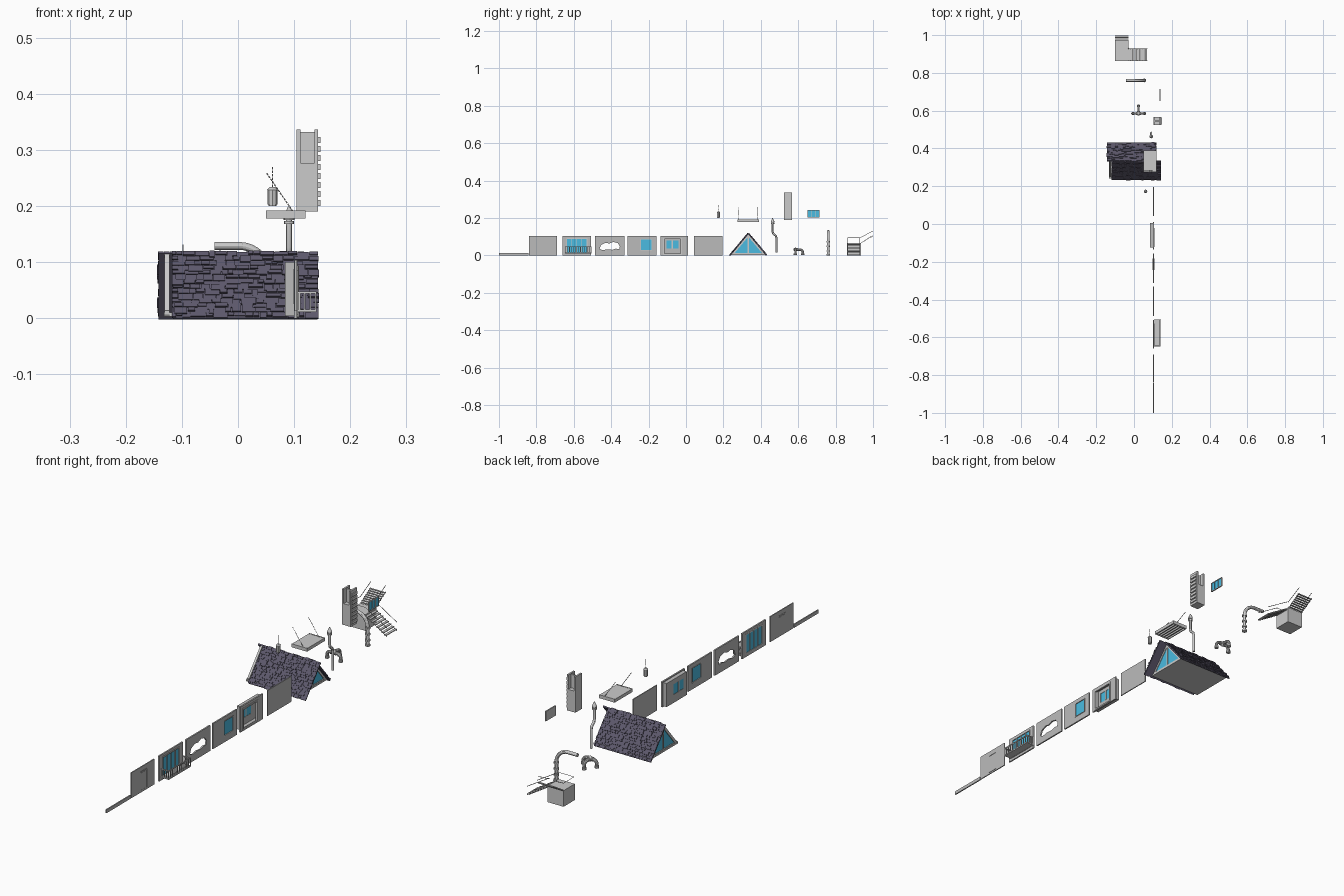
import bpy, bmesh, math, random
from mathutils import Vector, Matrix

if "Cube" in bpy.data.objects:
    bpy.data.objects.remove(bpy.data.objects["Cube"])

random.seed(4)

def material(name, rgb):
    m = bpy.data.materials.new(name)
    m.diffuse_color = (*rgb, 1)
    m.use_nodes = True
    m.node_tree.nodes["Principled BSDF"].inputs["Base Color"].default_value = m.diffuse_color
    return m

GLASS = material("glass", (0.07, 0.5, 0.75))
SLATE = material("slate", (0.11, 0.10, 0.15))
WALL = material("wall_grey", (0.5, 0.5, 0.5))

def finish(name, bm, mat=None, smooth=False):
    bmesh.ops.recalc_face_normals(bm, faces=bm.faces)
    me = bpy.data.meshes.new(name)
    bm.to_mesh(me)
    bm.free()
    ob = bpy.data.objects.new(name, me)
    bpy.context.collection.objects.link(ob)
    if mat:
        me.materials.append(mat)
    if smooth:
        bpy.ops.object.select_all(action='DESELECT')
        ob.select_set(True)
        bpy.context.view_layer.objects.active = ob
        bpy.ops.object.shade_smooth_by_angle()
    return ob

def box(bm, x0, x1, y0, y1, z0, z1, mat=Matrix()):
    m = Matrix.Translation(((x0+x1)/2, (y0+y1)/2, (z0+z1)/2)) @ Matrix.Diagonal((x1-x0, y1-y0, z1-z0, 1))
    bmesh.ops.create_cube(bm, size=1, matrix=mat @ m)

def boxes(name, items, mat=None):
    bm = bmesh.new()
    for b in items:
        box(bm, *b)
    return finish(name, bm, mat)

def rod(bm, a, b, r1, r2=None, n=12):
    a, b = Vector(a), Vector(b)
    m = Matrix.Translation((a+b)/2) @ (b-a).to_track_quat('Z', 'Y').to_matrix().to_4x4()
    bmesh.ops.create_cone(bm, cap_ends=True, segments=n, radius1=r1,
                          radius2=r1 if r2 is None else r2, depth=(b-a).length, matrix=m)

def sweep(bm, pts, r, normal, n=12):
    """Round tube along a path lying in the plane with the given normal."""
    pts, normal, rings = [Vector(p) for p in pts], Vector(normal), []
    for i, p in enumerate(pts):
        t = (pts[min(i+1, len(pts)-1)] - pts[max(i-1, 0)]).normalized()
        side = t.cross(normal)
        rings.append([bm.verts.new(p + r*(math.cos(a)*side + math.sin(a)*normal))
                      for a in (2*math.pi*k/n for k in range(n))])
    for u, v in zip(rings, rings[1:]):
        for k in range(n):
            bm.faces.new((u[k], u[(k+1) % n], v[(k+1) % n], v[k]))
    bm.faces.new(rings[0])
    bm.faces.new(rings[-1])

def prism(bm, pts, d):
    """Extrude a closed outline by vector d."""
    f = bm.faces.new([bm.verts.new(p) for p in pts])
    r = bmesh.ops.extrude_face_region(bm, geom=[f])
    bmesh.ops.translate(bm, vec=d, verts=[v for v in r['geom'] if isinstance(v, bmesh.types.BMVert)])
    if f.is_valid is False:
        return
    bm.faces.new([bm.verts.new(p) for p in pts])

X0, X1, H = 0.1, 0.106, 0.104

def ring(y0, y1, z0, z1, hy0, hy1, hz0, hz1, x0=X0, x1=X1):
    """Four boxes around a rectangular opening."""
    return [(x0, x1, y0, hy0, z0, z1), (x0, x1, hy1, y1, z0, z1),
            (x0, x1, hy0, hy1, z0, hz0), (x0, x1, hy0, hy1, hz1, z1)]

def frame(y0, y1, z0, z1, w, x0, x1):
    return ring(y0, y1, z0, z1, y0+w, y1-w, z0+w, z1-w, x0, x1)

# base strip, door wall and plain wall
boxes("base_strip", [(X0, X1-.001, -1, -.843, 0, .014)], WALL)
boxes("door_wall", [(.101, .105, -.84, -.69, 0, H)], WALL)
boxes("door", frame(-.785, -.738, .006, .086, .004, .1, .1065) + [(.1, .1058, -.781, -.742, .008, .08)], WALL)
boxes("plain_wall", [(.101, .105, .042, .195, 0, H)], WALL)

# balcony wall
boxes("balcony_wall", ring(-.66, -.507, 0, H, -.637, -.53, .012, .09), WALL)
boxes("balcony_doors", [(.102, .104, -.637, -.53, .012, .09)], GLASS)
boxes("balcony_door_frame", frame(-.64, -.527, .01, .094, .005, .0995, .108)
      + [(.1, .107, y-.0015, y+.0015, .012, .09) for y in (-.61, -.5835, -.557)])
rail = [(.106, .14, -.648, -.505, .011, .016), (.136, .14, -.648, -.505, .044, .048)]
rail += [(.106, .14, y, y+.004, .044, .048) for y in (-.648, -.509)]
rail += [(.137, .1395, -.648+i*.0117, -.6445+i*.0117, .014, .046) for i in range(13)]
rail += [(.108+i*.0095, .111+i*.0095, y, y+.003, .014, .046) for y in (-.648, -.508) for i in range(3)]
boxes("balcony", rail)

# broken wall: rectangle split round a jagged hole
hole = [(-.462, .035), (-.455, .056), (-.44, .063), (-.43, .067), (-.41, .064), (-.39, .072),
        (-.365, .066), (-.354, .05), (-.357, .034), (-.375, .036), (-.395, .03), (-.42, .033), (-.445, .028)]
bm = bmesh.new()
c = Vector((-.408, .049))
for (a, b) in zip(hole, hole[1:] + hole[:1]):
    quad = [a, b]
    for p in (b, a):
        d = Vector(p) - c
        k = min(.052/abs(d.x) * 1.5 if d.x else 99, (.055 if d.y > 0 else .049)/max(abs(d.y), 1e-6))
        quad.append(tuple(c + d*k))
    (u, v) = (Vector(quad[3]), Vector(quad[2]))
    pts = [quad[0], quad[3]]
    if abs(u.x - v.x) > 1e-4 and abs(u.y - v.y) > 1e-4:
        pts.append((c.x + math.copysign(.078, (u+v).x/2 - c.x), H if (u+v).y/2 > c.y else 0))
    pts += [quad[2], quad[1]]
    prism(bm, [(X0, y, z) for y, z in pts], (X1-X0, 0, 0))
finish("broken_wall", bm, WALL)

# window wall
boxes("window_wall", ring(-.312, -.157, 0, H, -.24, -.185, .028, .085), WALL)
boxes("window_pane", [(.102, .104, -.24, -.185, .028, .085)], GLASS)
boxes("window_frame", frame(-.243, -.182, .025, .088, .003, .099, .1075))

# entrance wall with recessed windows
boxes("entrance_wall", ring(-.135, .01, 0, H, -.115, -.03, .004, .088), WALL)
boxes("entrance_trim", frame(-.122, -.022, .002, .093, .006, .104, .1085))
inner = ring(-.125, .005, .004, .1, -.105, -.04, .038, .08, .084, .088)
boxes("entrance_recess", inner + [(.086, .102, y, y+.006, .004, .1) for y in (-.125, -.001)]
      + [(.086, .102, -.125, .005, z, z+.005) for z in (.004, .095)], WALL)
boxes("entrance_panes", [(.0855, .0868, -.105, -.04, .038, .08)], GLASS)
boxes("entrance_mullion", [(.084, .0885, -.077, -.07, .038, .08)])

# roof: two slopes of slate tiles, gable glazing, floor
YC, HALF, TOP, XL, XR = .333, .098, .117, -.142, .116
L, ang = math.hypot(HALF, TOP), math.atan2(TOP, HALF)
bm, deck = bmesh.new(), bmesh.new()
for s in (0, math.pi):
    m = Matrix.Translation((0, YC, TOP)) @ Matrix.Rotation(s, 4, 'Z') @ Matrix.Rotation(-ang, 4, 'X')
    box(deck, XL, XR, 0, L, -.003, .001, m)
    rows = 14
    for i in range(rows):
        v, x = i*L/rows, XL - random.uniform(0, .003)
        while x < XR:
            w = min(random.uniform(.009, .028), XR + .003 - x)
            h = random.choice((.7, .85, 1, 1.35)) * L/rows
            box(bm, x, x+w-.0012, v, min(v+h-.001, L+.002), 0, random.uniform(.002, .0055), m)
            x += w
finish("roof_tiles", bm, SLATE)
finish("roof_deck", deck, SLATE)
boxes("attic_floor", [(-.132, .107, YC-.092, YC+.092, .003, .01)])
for nm, x in (("front", .1), ("rear", -.128)):
    bm = bmesh.new()
    prism(bm, [(x, YC-.084, .01), (x, YC+.084, .01), (x, YC, .112)], (.003, 0, 0))
    finish("gable_glass_" + nm, bm, GLASS)
    bm = bmesh.new()
    a, b = x-.003, x+.006
    box(bm, a, b, YC-.09, YC+.09, .004, .014)
    box(bm, a, b, YC-.003, YC+.003, .01, .105)
    for s in (-1, 1):
        prism(bm, [(a, YC+s*.093, .005), (a, YC, .116), (a, YC, .1), (a, YC+s*.078, .007)], (b-a, 0, 0))
    finish("gable_frame_" + nm, bm)

# hanging lantern and canopy with chains
bm = bmesh.new()
for z0, z1, r0, r1 in ((.2, .203, .007, .007), (.203, .229, .0085, .0085), (.229, .234, .0095, .005)):
    rod(bm, (.0615, .173, z0), (.0615, .173, z1), r0, r1, 8)
def chain(bm, a, b, n):
    a, b = Vector(a), Vector(b)
    for i in range(n):
        rod(bm, a.lerp(b, i/n), a.lerp(b, (i+.75)/n), .0012, n=5)
chain(bm, (.0615, .173, .234), (.0615, .173, .271), 6)
finish("lantern", bm)
bm = bmesh.new()
box(bm, .05, .12, .275, .39, .185, .191)
for b in frame(.275, .39, 0, 1, .004, 0, 1)[:2]:
    box(bm, .05, .12, b[2], b[3], .178, .192)
for i in range(6):
    box(bm, .05+i*.0132, .054+i*.0132, .275, .39, .178, .187)
for y in (.281, .384):
    chain(bm, (.098, y, .19), (.05, y, .26), 14)
finish("canopy", bm)

# vent pipe
bm = bmesh.new()
sweep(bm, [(.091, .483, .016), (.091, .483, .095), (.091, .48, .105), (.091, .466, .117),
           (.091, .463, .127), (.091, .463, .175)], .0055, (1, 0, 0))
for z0, z1, r0, r1 in ((.168, .173, .009, .009), (.175, .182, .0095, .0095), (.182, .199, .0095, .002)):
    rod(bm, (.091, .463, z0), (.091, .463, z1), r0, r1)
finish("vent_pipe", bm, smooth=True)

# chimney shaft, recessed at the top on both faces
shaft = [(.104, .143, .525, .567, .19, .277), (.104, .111, .525, .567, .27, .336),
         (.136, .143, .525, .567, .27, .336), (.11, .137, .543, .549, .27, .332)]
shaft += [(.142, .147, .528, .564, .2+i*.016, .211+i*.016) for i in range(8)]
boxes("chimney_shaft", shaft)

# three-way pipe junction
bm = bmesh.new()
hub = Vector((.024, .585, .031))
for d, l in (((1, 0, 0), .032), ((-1, 0, 0), .03), ((0, 1, 0), .04)):
    d = Vector(d)
    path = [hub, hub + d*(l-.016)]
    path += [hub + d*(l-.016+.016*math.sin(t)) - Vector((0, 0, .016*(1-math.cos(t)))) for t in (.4, .8, 1.2, 1.57)]
    path.append(hub + d*l - Vector((0, 0, .027)))
    sweep(bm, path, .0065, d.cross((0, 0, 1)), 10)
    rod(bm, path[-1] - Vector((0, 0, .003)), path[-1] + Vector((0, 0, .005)), .009, n=10)
    rod(bm, hub + d*.009, hub + d*.013, .0085, n=10)
bmesh.ops.create_uvsphere(bm, u_segments=12, v_segments=8, radius=.0105, matrix=Matrix.Translation(hub))
finish("pipe_junction", bm, smooth=True)

# small loose window
boxes("small_window_frame", frame(.65, .715, .203, .243, .003, .134, .139)
      + [(.134, .139, y-.001, y+.001, .203, .243) for y in (.672, .693)] + [(.134, .1355, .65, .715, .203, .243)])
boxes("small_window_glass", [(.135, .137, .652, .713, .205, .241)], GLASS)

# elbow pipe
bm = bmesh.new()
bend = [(.002+.053*math.sin(t), .76, .076+.053*math.cos(t)) for t in (i*math.pi/16 for i in range(9))]
sweep(bm, [(-.042, .76, .129)] + bend + [(.055, .76, 0)], .007, (0, 1, 0))
for z in (.0, .02, .045, .07):
    rod(bm, (.055, .76, z), (.055, .76, z+.007), .01)
finish("elbow_pipe", bm, smooth=True)

# corner stairs: landing, flight up along y, flight down along x, rails
bm = bmesh.new()
box(bm, -.1, -.027, .862, .935, 0, .066)
N = 8
for i in range(N):
    x, z = -.027 + i*.0122, .06 - i*.0075
    box(bm, x, x+.0105, .862, .93, z-.003, z)
    y, z = .935 + i*.0081, .07 + i*.005
    box(bm, -.1, -.03, y, y+.007, z-.003, z)
for s in (.864, .928):
    rod(bm, (-.027, s, .061), (.07, s, .001), .0012, n=6)
    rod(bm, (-.03, s, .096), (.07, s, .036), .0012, n=6)
for x in (-.098, -.032):
    rod(bm, (x, .935, .066), (x, 1, .106), .0012, n=6)
    rod(bm, (x, .93, .094), (x, 1, .131), .0012, n=6)
rod(bm, (-.098, .864, .095), (-.03, .864, .095), .001, n=6)
rod(bm, (-.098, .864, .095), (-.098, .93, .095), .001, n=6)
finish("corner_stairs", bm)
